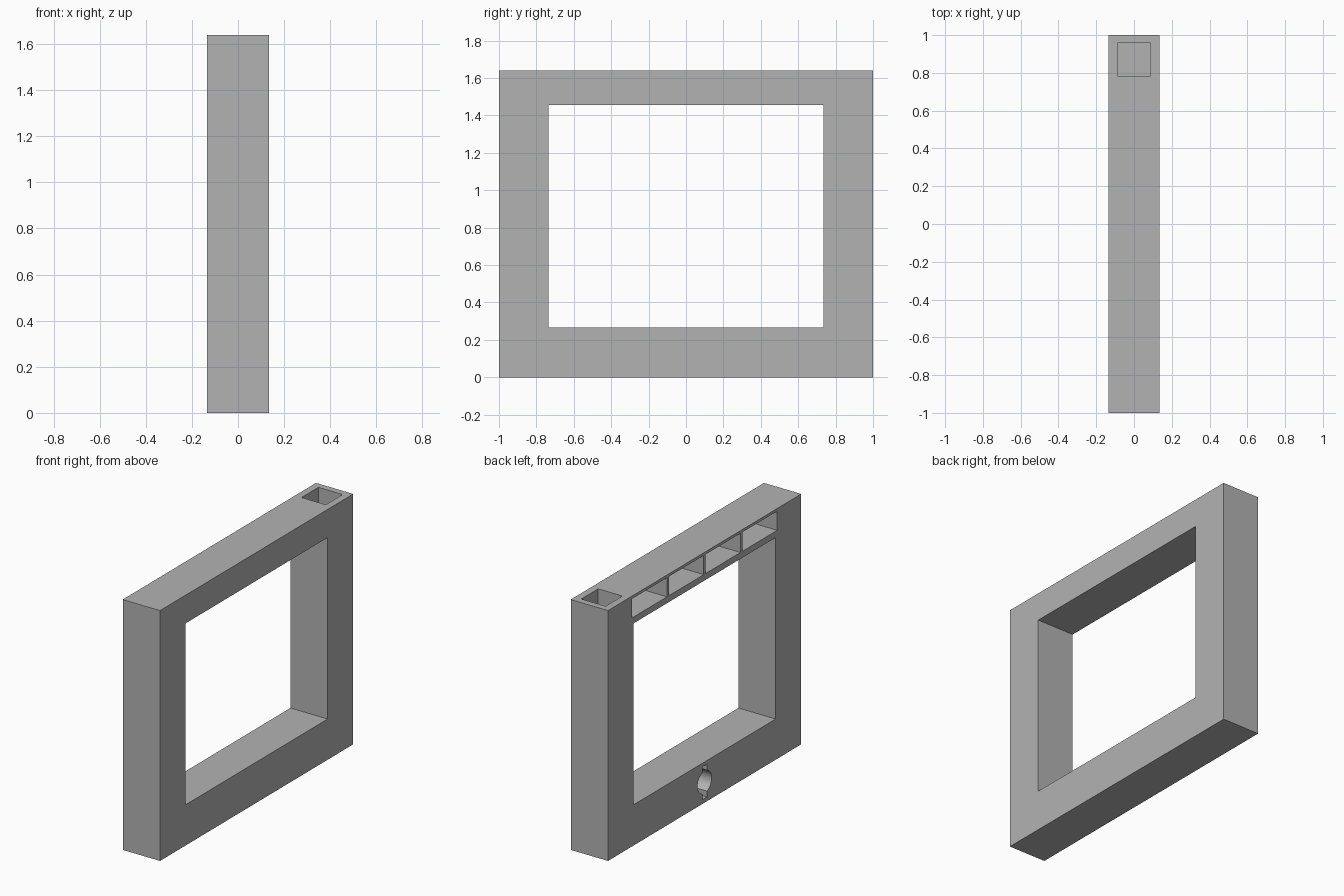
import bpy
import bmesh
from mathutils import Matrix, Vector

default = bpy.data.objects.get("Cube")
if default:
    bpy.data.objects.remove(default, do_unlink=True)

HALF_X, HALF_Y, HEIGHT = 0.135, 1.0, 1.64
INNER_X = 0.088          # cavities stop here, leaving a thin wall
FRONT = -0.2             # cutters start clear of the open face

grey = bpy.data.materials.new("plain_grey")
grey.use_nodes = True
colour = (0.45, 0.45, 0.45, 1)
grey.diffuse_color = colour
grey.node_tree.nodes["Principled BSDF"].inputs["Base Color"].default_value = colour


def new_object(name, bm):
    mesh = bpy.data.meshes.new(name)
    bm.to_mesh(mesh)
    bm.free()
    mesh.materials.append(grey)
    obj = bpy.data.objects.new(name, mesh)
    bpy.context.collection.objects.link(obj)
    return obj


def box(name, low, high):
    bm = bmesh.new()
    low, high = Vector(low), Vector(high)
    size = Matrix.Diagonal((high - low).to_4d())
    size[3][3] = 1
    bmesh.ops.create_cube(bm, size=1, matrix=Matrix.Translation((low + high) / 2) @ size)
    return new_object(name, bm)


def cut(target, cutter):
    mod = target.modifiers.new(cutter.name, "BOOLEAN")
    mod.operation = "DIFFERENCE"
    mod.solver = "EXACT"
    mod.object = cutter
    bpy.context.view_layer.objects.active = target
    bpy.ops.object.modifier_apply(modifier=mod.name)
    bpy.data.objects.remove(cutter, do_unlink=True)


# Rectangular frame with its window
frame = box("frame", (-HALF_X, -HALF_Y, 0), (HALF_X, HALF_Y, HEIGHT))
cut(frame, box("window_cutter", (-1, -0.735, 0.267), (1, 0.735, 1.455)))

# Square shaft down the post
cut(frame, box("shaft_cutter", (-INNER_X, 0.783, 0.05), (INNER_X, 0.958, 2)))

# Row of four compartments in the top bar, split by thin dividers
COUNT, SPAN, DIVIDER = 4, 1.502, 0.019
cell = (SPAN - (COUNT - 1) * DIVIDER) / COUNT
for i in range(COUNT):
    y = -SPAN / 2 + i * (cell + DIVIDER)
    cut(frame, box("cell_cutter", (FRONT, y, 1.497), (INNER_X, y + cell, 1.622)))

# Round socket in the bottom bar with a keyway above and below
bm = bmesh.new()
length = INNER_X - FRONT
place = Matrix.Translation(((INNER_X + FRONT) / 2, 0, 0.135)) @ Matrix.Rotation(1.5708, 4, "Y")
bmesh.ops.create_cone(bm, cap_ends=True, segments=32, radius1=0.073, radius2=0.073,
                      depth=length, matrix=place)
cut(frame, new_object("socket_cutter", bm))
cut(frame, box("keyway_cutter", (FRONT, -0.024, 0.028), (INNER_X, 0.024, 0.242)))

# Smooth the socket wall, keep all corners crisp
bpy.ops.object.select_all(action="DESELECT")
frame.select_set(True)
bpy.context.view_layer.objects.active = frame
bpy.ops.object.shade_smooth_by_angle(angle=0.5)
